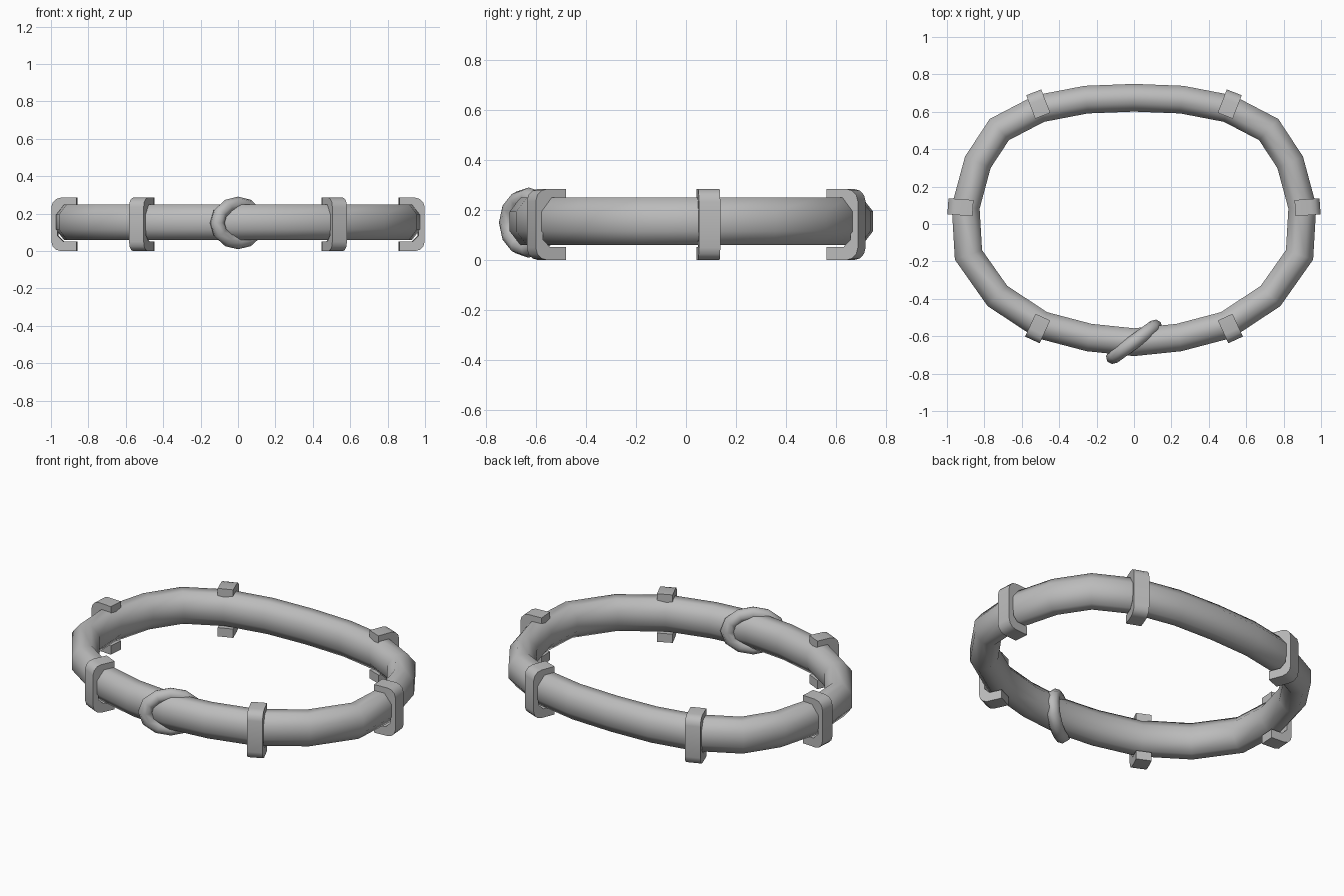
import bpy, bmesh, math
from mathutils import Vector, Matrix

if "Cube" in bpy.data.objects:
    bpy.data.objects.remove(bpy.data.objects["Cube"])

grey = bpy.data.materials.new("metal grey")
grey.diffuse_color = (0.5, 0.5, 0.5, 1)
grey.use_nodes = True
grey.node_tree.nodes["Principled BSDF"].inputs["Base Color"].default_value = grey.diffuse_color


def finish(name, bm, angle):
    bmesh.ops.recalc_face_normals(bm, faces=bm.faces)
    me = bpy.data.meshes.new(name)
    bm.to_mesh(me)
    bm.free()
    me.materials.append(grey)
    ob = bpy.data.objects.new(name, me)
    bpy.context.collection.objects.link(ob)
    bpy.ops.object.select_all(action='DESELECT')
    bpy.context.view_layer.objects.active = ob
    ob.select_set(True)
    bpy.ops.object.shade_smooth_by_angle(angle=math.radians(angle))
    return ob


def sweep_loop(name, path, half_w, half_h, sides, turn, angle):
    """Closed horizontal loop with an elliptical section, mitred at each corner."""
    bm = bmesh.new()
    n = len(path)
    rings = []
    for i, p in enumerate(path):
        a = (p - path[i - 1]).normalized()
        b = (path[(i + 1) % n] - p).normalized()
        t = (a + b).normalized()
        out = Vector((t.y, -t.x, 0)) / t.dot(b)
        ring = []
        for k in range(sides):
            ang = math.tau * (k + turn) / sides
            ring.append(bm.verts.new(p + out * half_w * math.cos(ang)
                                     + Vector((0, 0, half_h * math.sin(ang)))))
        rings.append(ring)
    for i in range(n):
        r, s = rings[i], rings[(i + 1) % n]
        for k in range(sides):
            m = (k + 1) % sides
            bm.faces.new((r[k], r[m], s[m], s[k]))
    return finish(name, bm, angle)


# Main hoop: half outline from front to back, mirrored across x
half = [(0, -.632), (.24, -.607), (.495, -.54), (.73, -.385), (.885, -.165),
        (.9, .09), (.835, .33), (.72, .505), (.505, .617), (.255, .665), (0, .675)]
outline = half + [(-x, y) for x, y in half[-2:0:-1]]
flat = 1 / math.cos(math.pi / 8)
sweep_loop("hoop_tube", [Vector((x, y, .155)) for x, y in outline],
           .074 * flat, .095 * flat, 8, .5, 60)

# Slanted ring wrapped around the front of the hoop
ring_path = [Vector((.137 * math.cos(a), .102 * math.sin(a), 0))
             for a in (math.tau * i / 12 for i in range(12))]
ring = sweep_loop("front_ring", ring_path, .038, .038, 8, 0, 60)
ring.matrix_world = (Matrix.Translation((0, -.63, .15))
                     @ Matrix.Rotation(math.radians(36), 4, 'Z')
                     @ Matrix.Rotation(math.radians(90), 4, 'X'))


# C-shaped clamps, closed on the outside and open towards the centre
def clamp(name, x, y, dx, dy):
    u_in, u_out, top, r, wall = -.042, .092, .285, .05, .052
    prof = [(u_in, 0)]
    for i in range(4):
        a = math.radians(-90 + 30 * i)
        prof.append((u_out - r + r * math.cos(a), r + r * math.sin(a)))
    for i in range(4):
        a = math.radians(30 * i)
        prof.append((u_out - r + r * math.cos(a), top - r + r * math.sin(a)))
    prof += [(u_in, top), (u_in, top - wall), (.03, top - wall), (.06, top - wall - .03),
             (.06, wall + .03), (.03, wall), (u_in, wall)]
    out = Vector((dx, dy, 0)).normalized()
    side = Vector((-out.y, out.x, 0)) * .043
    base = Vector((x, y, 0))
    bm = bmesh.new()
    pts = [base + out * u + Vector((0, 0, z)) for u, z in prof]
    face = bm.faces.new([bm.verts.new(p - side) for p in pts])
    new = bmesh.ops.extrude_face_region(bm, geom=[face])["geom"]
    bmesh.ops.translate(bm, vec=side * 2,
                        verts=[v for v in new if isinstance(v, bmesh.types.BMVert)])
    finish(name, bm, 35)


for label, s in (("right", 1), ("left", -1)):
    clamp("front_clamp_" + label, s * .505, -.536, s * .42, -.91)
    clamp("side_clamp_" + label, s * .903, .088, s, .07)
    clamp("back_clamp_" + label, s * .503, .618, s * .36, .93)
